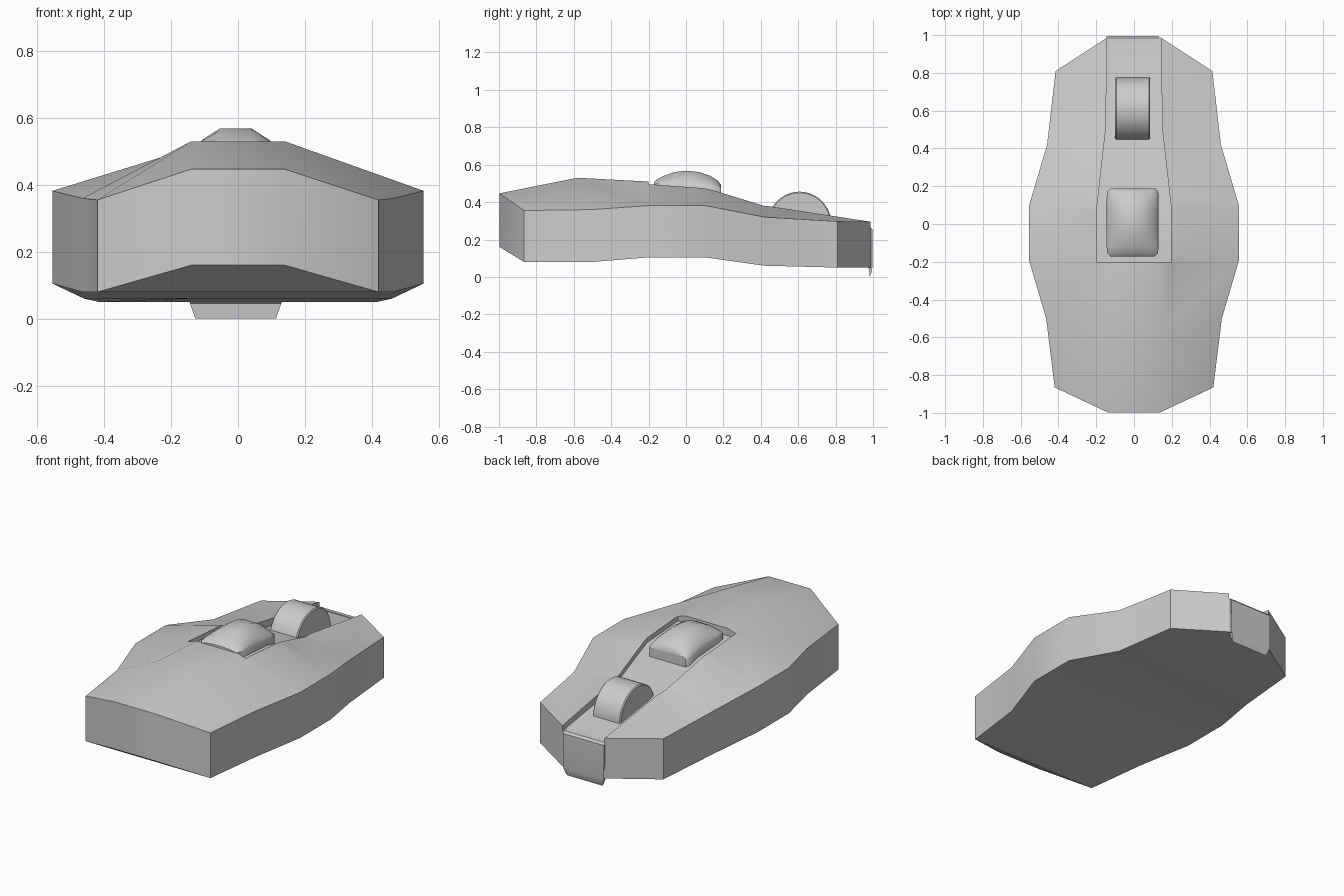
import bpy, math

if "Cube" in bpy.data.objects:
    bpy.data.objects.remove(bpy.data.objects["Cube"])


def make(name, verts, faces, angle=30):
    me = bpy.data.meshes.new(name)
    me.from_pydata(verts, [], faces)
    ob = bpy.data.objects.new(name, me)
    bpy.context.collection.objects.link(ob)
    bpy.ops.object.select_all(action='DESELECT')
    ob.select_set(True)
    bpy.context.view_layer.objects.active = ob
    bpy.ops.object.mode_set(mode='EDIT')
    bpy.ops.mesh.select_all(action='SELECT')
    bpy.ops.mesh.normals_make_consistent(inside=False)
    bpy.ops.object.mode_set(mode='OBJECT')
    bpy.ops.object.shade_smooth_by_angle(angle=math.radians(angle))
    return ob


def loft(name, rings, angle=30):
    n = len(rings[0])
    verts = [p for r in rings for p in r]
    faces = [(i*n+j, i*n+(j+1) % n, (i+1)*n+(j+1) % n, (i+1)*n+j)
             for i in range(len(rings)-1) for j in range(n)]
    faces += [tuple(range(n)), tuple(range((len(rings)-1)*n, len(rings)*n))]
    return make(name, verts, faces, angle)


# body: side y, half width, side top z, bottom z / ridge y, ridge z, belly y, belly z
W = 0.14
stations = [
    (-.865, .42, .355, .08, -.997, .447, -.997, .16),
    (-.5, .465, .36, .08, -.58, .53, -.5, .08),
    (-.195, .555, .382, .105, -.2, .51, -.195, .105),
    (.1, .555, .382, .105, .1, .488, .1, .105),
    (.42, .46, .32, .06, .42, .383, .42, .06),
    (.81, .415, .297, .05, .988, .295, .988, .05)]
rings = []
for y, w, zt, zb, yr, zr, yb, zbb in stations:
    rings.append([(-w, y, zb), (-w, y, zt), (-W, yr, zr), (W, yr, zr),
                  (w, y, zt), (w, y, zb), (W, yb, zbb), (-W, yb, zbb)])
# underside crease just behind the front chamfer
verts = [p for r in rings for p in r]
n = 8
faces = []
for i in range(5):
    for j in range(5):
        faces.append((i*n+j, i*n+j+1, (i+1)*n+j+1, (i+1)*n+j))
    if i:
        faces += [(i*n+a, i*n+b, (i+1)*n+b, (i+1)*n+a) for a, b in ((5, 6), (6, 7), (7, 0))]
faces += [(0, 5, 6, 7), (0, 5, 13, 14, 15, 8)]
for o in (0, 40):
    faces += [(o, o+1, o+2, o+7), (o+2, o+3, o+6, o+7), (o+3, o+4, o+5, o+6)]
body = make("body", verts, faces)

# recessed channel running out of the back
floor = [(-.2, .195, .465), (.1, .195, .445), (.5, .15, .327), (1.1, .14, .247)]
cutter = loft("channel_cutter", [[(-w, y, z), (w, y, z), (w, y, 1), (-w, y, 1)]
                                 for y, w, z in floor])
cutter.hide_render = True
cutter.hide_set(True)
mod = body.modifiers.new("channel", 'BOOLEAN')
mod.operation = 'DIFFERENCE'
mod.object = cutter
mod.solver = 'EXACT'
bpy.context.view_layer.objects.active = body
bpy.ops.object.modifier_apply(modifier=mod.name)
bpy.data.objects.remove(cutter)
bpy.ops.object.select_all(action='DESELECT')
body.select_set(True)
bpy.ops.object.shade_smooth_by_angle(angle=math.radians(30))

# tongue hanging over the back edge
tongue = [(.96, .06), (.978, .045), (.982, 0), (.99, .02), (.996, .05), (.996, .255), (.985, .268), (.96, .27)]
loft("back_tongue", [[(s*(.138 - max(0, .05-z)*.35) - .007, y, z) for y, z in tongue]
                     for s in (-1, 1)])

# scroll wheel
bpy.ops.mesh.primitive_cylinder_add(vertices=40, radius=.169, depth=.185,
                                    location=(-.007, .607, .287),
                                    rotation=(0, math.pi/2, 0))
wheel = bpy.context.object
wheel.name = "scroll_wheel"
bev = wheel.modifiers.new("edge", 'BEVEL')
bev.width = .006
bev.limit_method = 'ANGLE'
bpy.ops.object.shade_smooth_by_angle(angle=math.radians(30))

# domed thumb button: y, crown z, half width
dome = [(-.172, .505, .115), (-.155, .523, .133), (-.12, .54, .138), (-.06, .561, .138),
        (0, .568, .138), (.07, .561, .138), (.13, .54, .138), (.17, .515, .135), (.188, .49, .12)]
rings = []
for y, top, w in dome:
    edge = min(.5 - .09*(y+.17), top-.012)
    h = top - edge
    half = [(w, .4), (w, edge), (w*.92, edge+.3*h), (w*.72, edge+.6*h), (w*.35, top)]
    rings.append([(x-.007, y, z) for x, z in half] +
                 [(-x-.007, y, z) for x, z in reversed(half)])
loft("thumb_button", rings, 40)
